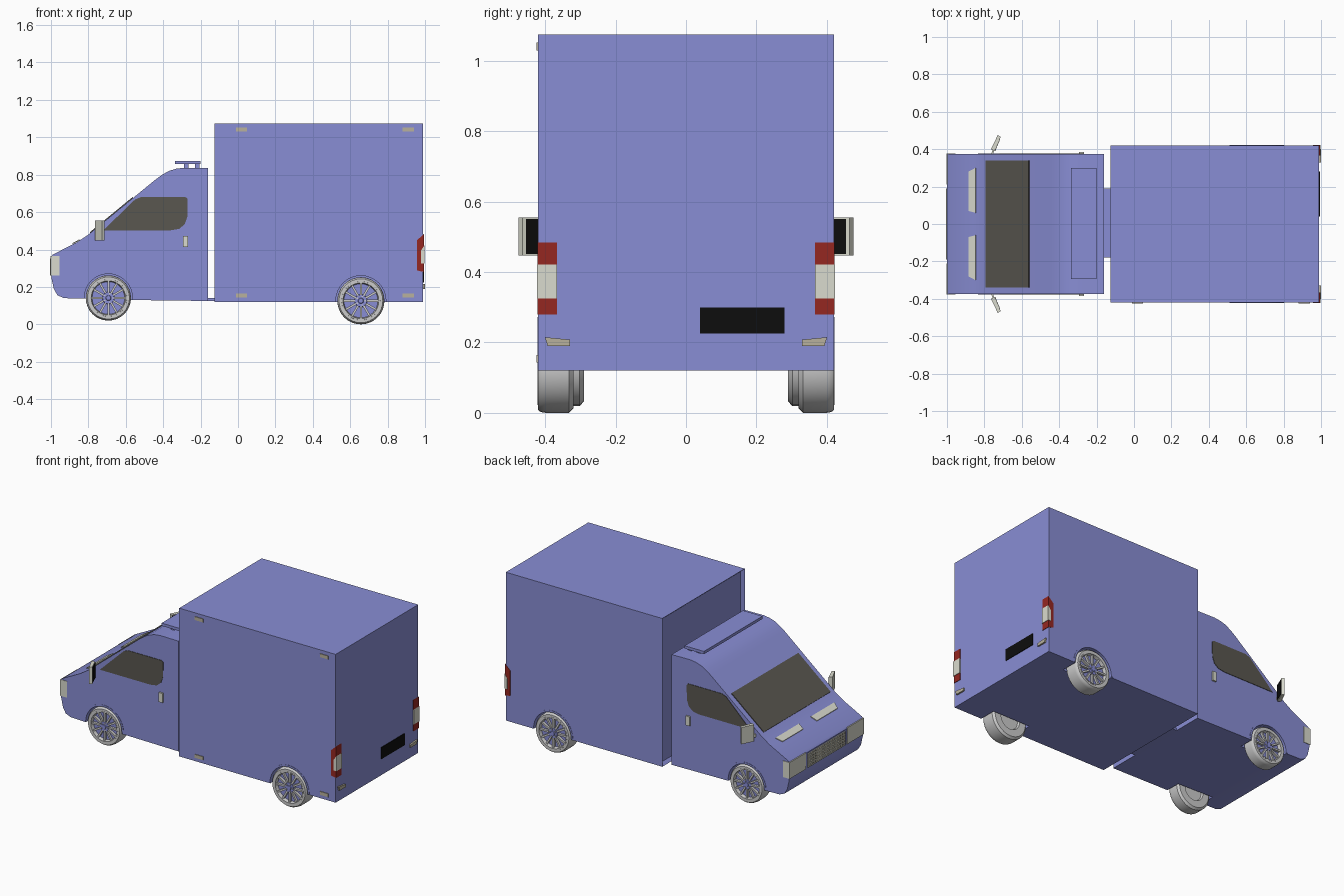
import bpy, bmesh
from math import sin, cos, pi
from mathutils import Vector, Matrix

if "Cube" in bpy.data.objects:
    bpy.data.objects.remove(bpy.data.objects["Cube"])


def material(name, r, g, b):
    m = bpy.data.materials.new(name)
    m.diffuse_color = (r, g, b, 1)
    m.use_nodes = True
    m.node_tree.nodes["Principled BSDF"].inputs["Base Color"].default_value = m.diffuse_color
    return m


BLUE = material("body_blue", 0.25, 0.27, 0.66)
GLASS = material("dark_glass", 0.10, 0.095, 0.08)
PALE = material("pale_lens", 0.70, 0.71, 0.62)
AMBER = material("marker_beige", 0.48, 0.44, 0.34)
RED = material("red_lens", 0.30, 0.02, 0.015)
BLACK = material("black", 0.004, 0.004, 0.004)


def finish(name, bm, mat=None, smooth=False):
    bmesh.ops.recalc_face_normals(bm, faces=bm.faces)
    me = bpy.data.meshes.new(name)
    bm.to_mesh(me)
    bm.free()
    ob = bpy.data.objects.new(name, me)
    bpy.context.collection.objects.link(ob)
    if mat:
        me.materials.append(mat)
    if smooth:
        bpy.ops.object.select_all(action='DESELECT')
        ob.select_set(True)
        bpy.context.view_layer.objects.active = ob
        bpy.ops.object.shade_smooth_by_angle(angle=0.6)
    return ob


def slab(name, pts, vec, mat=None, smooth=False):
    """Polygon extruded along a vector."""
    bm = bmesh.new()
    f = bm.faces.new([bm.verts.new(p) for p in pts])
    r = bmesh.ops.extrude_face_region(bm, geom=[f], use_keep_orig=True)
    bmesh.ops.translate(bm, vec=Vector(vec),
                        verts=[v for v in r['geom'] if isinstance(v, bmesh.types.BMVert)])
    return finish(name, bm, mat, smooth)


def prism(name, xz, y0, y1, mat=None, smooth=False):
    return slab(name, [(x, y0, z) for x, z in xz], (0, y1 - y0, 0), mat, smooth)


def box(name, x, y, z, mat=None):
    return prism(name, [(x[0], z[0]), (x[1], z[0]), (x[1], z[1]), (x[0], z[1])], y[0], y[1], mat)


def arc(cx, cz, r, a0, a1, n):
    return [(cx + r * cos(a0 + (a1 - a0) * i / n), cz + r * sin(a0 + (a1 - a0) * i / n))
            for i in range(n + 1)]


def cut(ob, cutter):
    m = ob.modifiers.new("cut", 'BOOLEAN')
    m.operation, m.solver, m.object = 'DIFFERENCE', 'EXACT', cutter
    bpy.context.view_layer.objects.active = ob
    bpy.ops.object.modifier_apply(modifier=m.name)
    bpy.data.objects.remove(cutter)


# Cab body from its side profile
cab = prism("cab", [(-0.93, 0.14), (-0.56, 0.13), (-0.16, 0.125), (-0.16, 0.835), (-0.29, 0.837),
                    (-0.33, 0.832), (-0.37, 0.82), (-0.405, 0.80), (-0.44, 0.775), (-0.80, 0.48),
                    (-0.86, 0.44), (-0.99, 0.373), (-1.0, 0.36), (-0.998, 0.25), (-0.985, 0.19),
                    (-0.965, 0.155)], -0.375, 0.375, BLUE)

# Cargo box with a recessed front panel
bm = bmesh.new()
bmesh.ops.create_cube(bm, size=1)
for v in bm.verts:
    v.co = Vector((0.4325 + v.co.x * 1.115, v.co.y * 0.84, 0.5975 + v.co.z * 0.955))
bm.normal_update()
front = [f for f in bm.faces if f.normal.x < -0.9]
bmesh.ops.inset_region(bm, faces=front, thickness=0.025)
bmesh.ops.translate(bm, vec=(0.02, 0, 0), verts=front[0].verts)
cargo = finish("cargo_box", bm, BLUE)

# Coupling between cab and box
box("coupling", (-0.17, -0.09), (-0.18, 0.19), (0.125, 0.14), BLUE)


def wheel(name, x, z, R, W, y_out, s):
    """Wheel whose outer face sits at y_out on side s."""
    y0 = y_out - W

    def revolve(part, prof, mat, n=32):
        b = bmesh.new()
        vs = [b.verts.new((x + r, s * (y0 + d), z)) for r, d in prof]
        es = [b.edges.new(e) for e in zip(vs, vs[1:])]
        bmesh.ops.spin(b, geom=vs + es, cent=(x, 0, z), axis=(0, 1, 0), angle=2 * pi, steps=n)
        bmesh.ops.remove_doubles(b, verts=b.verts, dist=1e-5)
        finish(name + part, b, mat, True)

    revolve("_tyre", [(0, 0.012), (R * .5, 0.012), (R * .55, 0), (R * .9, 0), (R, .012),
                      (R, W - .022), (R * .98, W - .008), (R * .93, W), (R * .8, W),
                      (R * .77, W - .022)], None)
    revolve("_rim_ring", [(R * .83, W - .004), (R * .82, W + .001), (R * .76, W + .001),
                          (R * .72, W - .02)], None)
    revolve("_disc", [(R * .8, W - .022), (0, W - .022)], BLUE)
    revolve("_hub", [(R * .27, W - .022), (R * .25, W - .004), (R * .12, W - .004),
                     (R * .1, W), (0, W)], BLUE)
    # Spokes and hub bolts
    b = bmesh.new()
    for i in range(12):
        m = Matrix.Translation((x, s * (y0 + W - .013), z)) @ Matrix.Rotation(i * pi / 6, 4, 'Y') \
            @ Matrix.Translation((R * .5, 0, 0)) @ Matrix.Diagonal((R * .54, .015, R * .09, 1))
        bmesh.ops.create_cube(b, size=1, matrix=m)
    for i in range(5):
        a = i * 2 * pi / 5
        m = Matrix.Translation((x + R * .19 * cos(a), s * (y0 + W - .003), z + R * .19 * sin(a)))
        bmesh.ops.create_cube(b, size=R * .06, matrix=m)
    finish(name + "_spokes", b)


# Wheels, wheel wells and arch lips
for side, s in (("right", -1), ("left", 1)):
    for end, body, x, z, R, W, yo, yb in (("front", cab, -0.693, 0.141, 0.121, 0.086, 0.376, 0.375),
                                          ("rear", cargo, 0.657, 0.126, 0.126, 0.101, 0.421, 0.42)):
        r = R + 0.008
        cut(body, prism("well_cutter", arc(x, z, r, 0, 2 * pi * 31 / 32, 31),
                        s * (yo - W - .01), s * (yb + .05)))
        lip = arc(x, z, r + .012, 0, pi, 16) + arc(x, z, r, pi, 0, 16)
        prism(f"{end}_{side}_arch_lip", lip, s * (yb - .03), s * (yb + .002), BLUE)
        wheel(f"{end}_{side}_wheel", x, z, R, W, yo, s)

# Windscreen on the sloping front
slab("windscreen", [(-0.79, -0.34, 0.488), (-0.79, 0.34, 0.488), (-0.56, 0.34, 0.677),
                    (-0.56, -0.34, 0.677)], (-0.003, 0, 0.004), GLASS)

# Grille: backing and bars
box("grille_back", (-1.001, -0.99), (-0.19, 0.19), (0.262, 0.352), AMBER)
for i in range(6):
    zz = 0.262 + i * 0.0172
    box("grille_bar", (-1.005, -0.995), (-0.19, 0.19), (zz, zz + .004), PALE)
for i in range(16):
    yy = -0.19 + i * 0.025
    box("grille_post", (-1.004, -0.995), (yy - .001, yy + .003), (0.262, 0.352), PALE)

for side, s in (("right", -1), ("left", 1)):
    # Side window
    prism(side + "_window", [(-0.72, 0.503), (-0.36, 0.503), (-0.315, 0.51), (-0.285, 0.535),
                             (-0.271, 0.575), (-0.269, 0.67), (-0.28, 0.68), (-0.52, 0.68),
                             (-0.55, 0.668)], s * 0.37, s * 0.378, GLASS)
    # Door handle
    box(side + "_handle", (-0.295, -0.268), (s * 0.37, s * 0.386), (0.413, 0.473), PALE)
    # Headlamp wrapping the front corner
    slab(side + "_headlamp", [(-1.003, s * 0.378, 0.26), (-0.955, s * 0.378, 0.26),
                              (-0.955, s * 0.36, 0.26), (-0.98, s * 0.21, 0.26),
                              (-1.003, s * 0.21, 0.26)], (0, 0, 0.105), PALE)
    # Bonnet strip lamps
    slab(side + "_bonnet_lamp", [(-0.883, s * 0.07, 0.429), (-0.883, s * 0.28, 0.429),
                                 (-0.846, s * 0.30, 0.4495), (-0.846, s * 0.06, 0.4495)],
         (-0.002, 0, 0.005), PALE)
    # Mirror arm, shell and glass
    slab(side + "_mirror_arm", [(-0.768, s * 0.36, 0.465), (-0.758, s * 0.36, 0.465),
                                (-0.735, s * 0.43, 0.465), (-0.745, s * 0.43, 0.465)],
         (0, 0, 0.02), PALE)
    slab(side + "_mirror", [(-0.765, s * 0.40, 0.447), (-0.745, s * 0.39, 0.447),
                            (-0.713, s * 0.465, 0.447), (-0.728, s * 0.476, 0.447)],
         (0, 0, 0.108), PALE)
    slab(side + "_mirror_glass", [(-0.744, s * 0.391, 0.452), (-0.7175, s * 0.455, 0.452),
                                  (-0.7175, s * 0.455, 0.55), (-0.744, s * 0.391, 0.55)],
         (0.002, -s * 0.001, 0), BLACK)
    # Tail lamp wrapping the rear corner, with a pale centre
    prism(side + "_tail_lamp", [(0.994, 0.28), (0.958, 0.288), (0.958, 0.45), (0.994, 0.484)],
          s * 0.367, s * 0.422, RED)
    prism(side + "_tail_lamp_centre", [(0.997, 0.325), (0.978, 0.325), (0.978, 0.395), (0.997, 0.422)],
          s * 0.366, s * 0.4235, PALE)
    # Rear reflector
    slab(side + "_reflector", [(0.98, s * 0.33, 0.19), (0.98, s * 0.393, 0.19),
                               (0.98, s * 0.401, 0.215), (0.98, s * 0.33, 0.208)],
         (0.02, 0, 0), AMBER)

# Number plate
box("plate", (0.985, 0.994), (0.04, 0.28), (0.225, 0.30), BLACK)

# Side marker lamps on the right side of the box
for x in (-0.012, 0.88):
    for z in (0.143, 1.03):
        box("side_marker", (x, x + 0.06), (-0.424, -0.41), (z, z + 0.022), AMBER)

# Roof deflector on short legs
box("roof_panel", (-0.338, -0.2), (-0.295, 0.3), (0.856, 0.874), BLUE)
for x in (-0.29, -0.23):
    for y in (-0.25, 0.25):
        box("roof_leg", (x, x + 0.025), (y - .02, y + .02), (0.82, 0.86), BLUE)

# Smooth the cab roof curve
bpy.ops.object.select_all(action='DESELECT')
cab.select_set(True)
bpy.context.view_layer.objects.active = cab
bpy.ops.object.shade_smooth_by_angle(angle=0.5)
